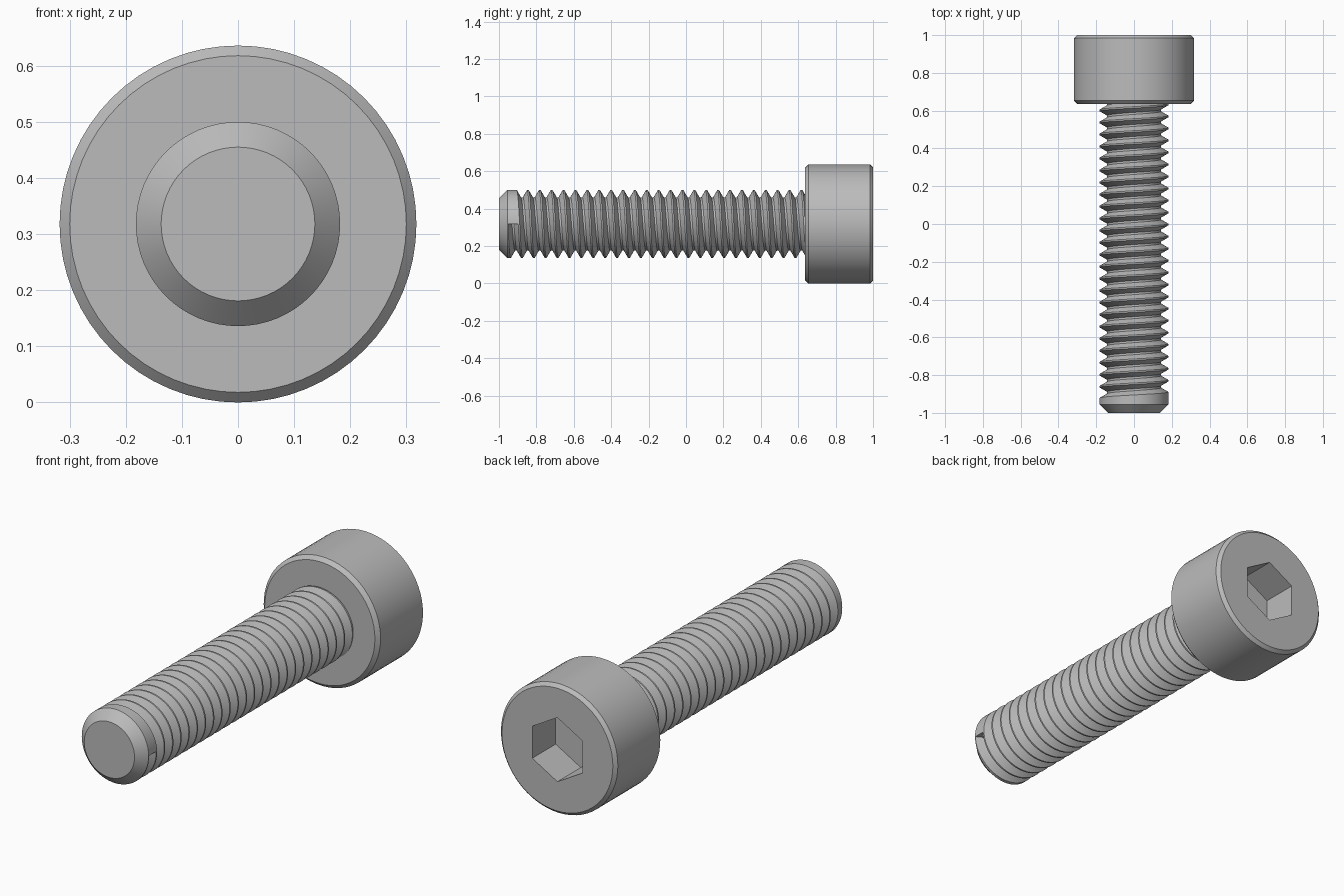
import bpy, bmesh, math

cube = bpy.data.objects.get("Cube")
if cube:
    bpy.data.objects.remove(cube, do_unlink=True)

SEG = 64            # sides around the axis
AXIS_Z = 0.318      # height of the screw axis
PITCH = 0.0636
R_CREST, R_ROOT = 0.182, 0.143
TURNS = 26

steel = bpy.data.materials.new("grey_steel")
steel.use_nodes = True
colour = (0.5, 0.5, 0.5, 1)
steel.diffuse_color = colour
steel.node_tree.nodes["Principled BSDF"].inputs["Base Color"].default_value = colour


def point(bm, step, r, y, sides=SEG, start=0.0):
    a = start + 2 * math.pi * step / sides
    return bm.verts.new((r * math.cos(a), y, AXIS_Z - r * math.sin(a)))


def ring(bm, r, y, sides=SEG, start=0.0):
    return [point(bm, i, r, y, sides, start) for i in range(sides)]


def solid(bm, profile, sides=SEG, start=0.0):
    """Closed turned solid from (radius, y) pairs, front to back."""
    rings = [ring(bm, r, y, sides, start) for r, y in profile]
    for a, b in zip(rings, rings[1:]):
        for i in range(sides):
            k = (i + 1) % sides
            bm.faces.new((a[i], a[k], b[k], b[i]))
    bm.faces.new(rings[0][::-1])
    bm.faces.new(rings[-1])


def finish(bm, name):
    mesh = bpy.data.meshes.new(name)
    bm.to_mesh(mesh)
    bm.free()
    mesh.materials.append(steel)
    obj = bpy.data.objects.new(name, mesh)
    bpy.context.collection.objects.link(obj)
    return obj


def shade(obj):
    bpy.ops.object.select_all(action="DESELECT")
    obj.select_set(True)
    bpy.context.view_layer.objects.active = obj
    bpy.ops.object.shade_smooth_by_angle(angle=math.radians(25))


# Head: chamfered cylinder with a hexagonal socket
bm = bmesh.new()
solid(bm, [(0.3, 0.636), (0.318, 0.654), (0.318, 0.984), (0.302, 1.0)])
head = finish(bm, "socket_head")

bm = bmesh.new()
hex_r = 0.1365 / math.cos(math.pi / 6)
solid(bm, [(hex_r, 0.818), (hex_r, 1.1)], 6, math.pi / 6)
cutter = finish(bm, "hex_cutter")
cutter.hide_render = True

cut = head.modifiers.new("socket", "BOOLEAN")
cut.operation = "DIFFERENCE"
cut.solver = "EXACT"
cut.object = cutter
bpy.context.view_layer.objects.active = head
bpy.ops.object.modifier_apply(modifier=cut.name)
bpy.data.objects.remove(cutter, do_unlink=True)
shade(head)

# Shank: chamfered tip, then a helical V groove running up into the head
bm = bmesh.new()
tip = ring(bm, 0.137, -1.0)
collar = ring(bm, R_CREST, -0.955)
bm.faces.new(tip[::-1])

half_lip, half_root = PITCH * 7 / 16, PITCH / 12
section = [(R_CREST, -half_lip), (R_ROOT, -half_root),
           (R_ROOT, half_root), (R_CREST, half_lip)]
helix = []
for j in range(SEG * TURNS + 1):
    mid = -0.925 + PITCH * j / SEG
    helix.append([point(bm, j, r, mid + dy) for r, dy in section])

for j in range(SEG):
    k = (j + 1) % SEG
    bm.faces.new((tip[j], tip[k], collar[k], collar[j]))
    bm.faces.new((collar[j], collar[k], helix[j + 1][0], helix[j][0]))

bm.faces.new(helix[0])      # blunt start of the groove
for j in range(SEG * TURNS):
    a, b = helix[j], helix[j + 1]
    for s in range(3):
        bm.faces.new((a[s], b[s], b[s + 1], a[s + 1]))
    if j + SEG < SEG * TURNS:     # crest between neighbouring turns
        bm.faces.new((a[3], b[3], helix[j + 1 + SEG][0], helix[j + SEG][0]))

shade(finish(bm, "threaded_shank"))
